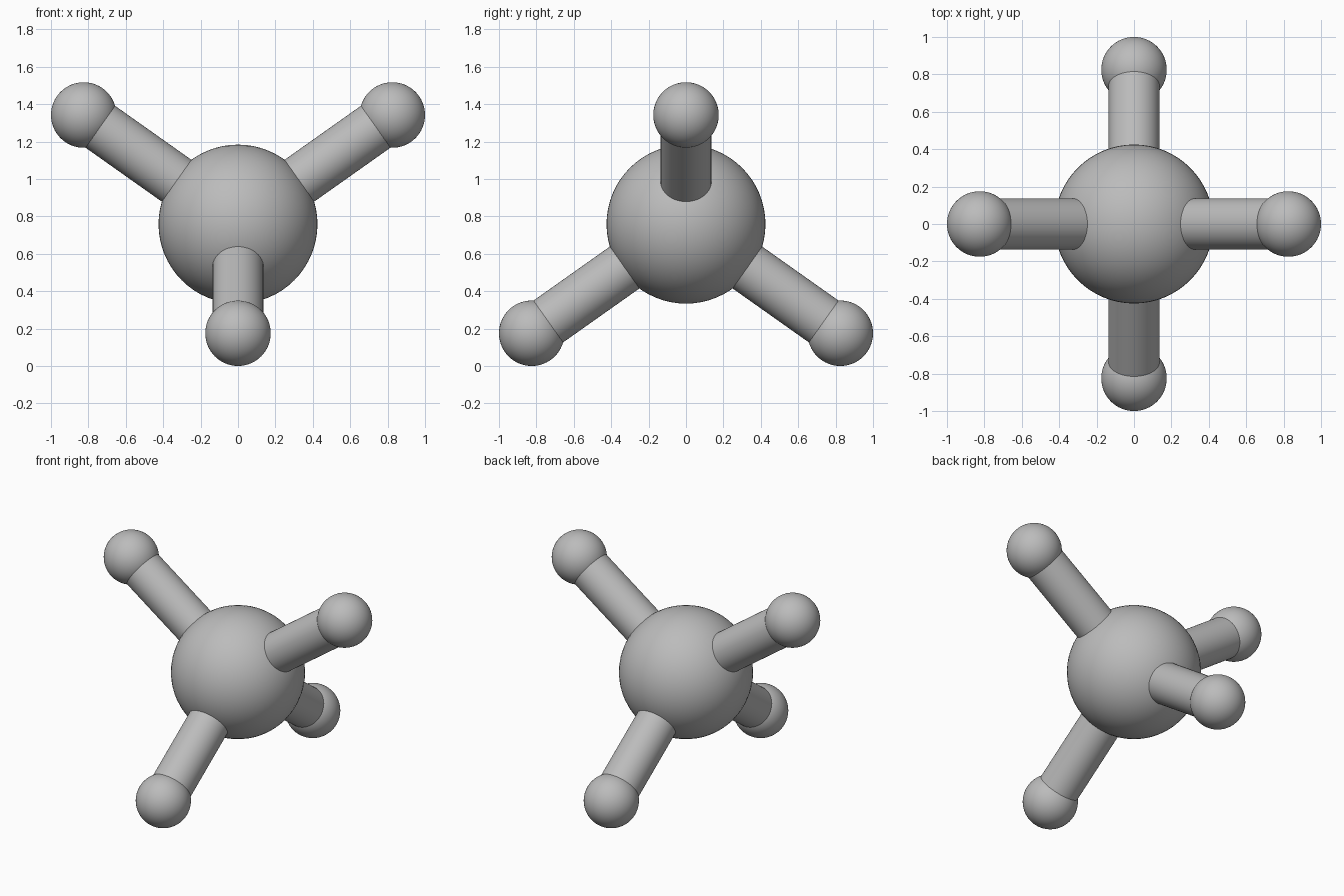
import bpy
from mathutils import Vector

cube = bpy.data.objects.get("Cube")
if cube:
    bpy.data.objects.remove(cube, do_unlink=True)

# Single matte grey
grey = bpy.data.materials.new("mid grey")
grey.use_nodes = True
colour = (0.5, 0.5, 0.5, 1)
grey.diffuse_color = colour
grey.node_tree.nodes["Principled BSDF"].inputs["Base Color"].default_value = colour

CORE_RADIUS, BALL_RADIUS, ROD_RADIUS = 0.425, 0.175, 0.137
REACH = 1 - BALL_RADIUS            # horizontal distance to each outer ball
RISE = REACH / 2 ** 0.5            # tetrahedral height offset
CENTRE = Vector((0, 0, BALL_RADIUS + RISE))


def finish(name):
    ob = bpy.context.object
    ob.name = name
    ob.data.materials.append(grey)
    bpy.ops.object.shade_smooth_by_angle()


def ball(name, radius, location):
    bpy.ops.mesh.primitive_uv_sphere_add(
        segments=64, ring_count=32, radius=radius, location=location)
    finish(name)


def rod(name, start, end):
    axis = end - start
    bpy.ops.mesh.primitive_cylinder_add(
        vertices=48, radius=ROD_RADIUS, depth=axis.length,
        location=(start + end) / 2,
        rotation=axis.to_track_quat('Z', 'Y').to_euler())
    finish(name)


# Central sphere
ball("central_sphere", CORE_RADIUS, CENTRE)

# Four arms: left and right point up, front and back point down
arms = {
    "left": (REACH, 0, RISE),
    "right": (-REACH, 0, RISE),
    "front": (0, -REACH, -RISE),
    "back": (0, REACH, -RISE),
}
for side, offset in arms.items():
    tip = CENTRE + Vector(offset)
    rod(side + "_rod", CENTRE, tip)
    ball(side + "_ball", BALL_RADIUS, tip)
